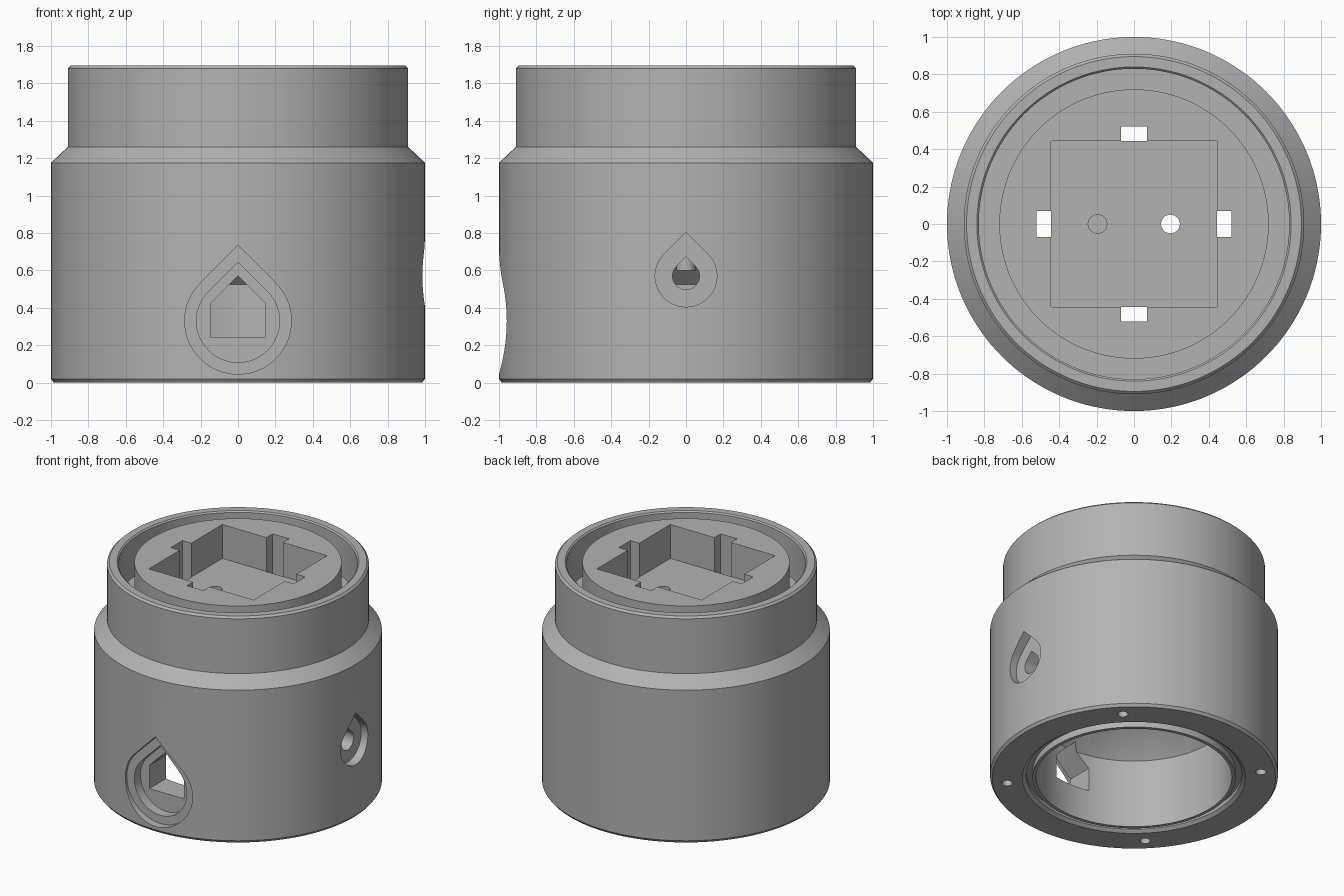
import bpy, bmesh
from math import sin, cos, pi, radians
from mathutils import Matrix, Vector

if "Cube" in bpy.data.objects:
    bpy.data.objects.remove(bpy.data.objects["Cube"], do_unlink=True)

grey = bpy.data.materials.new("plain_grey")
grey.use_nodes = True
grey.diffuse_color = (0.45, 0.45, 0.45, 1)
grey.node_tree.nodes["Principled BSDF"].inputs["Base Color"].default_value = (0.45, 0.45, 0.45, 1)


def finish(bm, name):
    bmesh.ops.recalc_face_normals(bm, faces=bm.faces)
    mesh = bpy.data.meshes.new(name)
    bm.to_mesh(mesh)
    bm.free()
    mesh.materials.append(grey)
    obj = bpy.data.objects.new(name, mesh)
    bpy.context.collection.objects.link(obj)
    return obj


def revolve(name, profile, steps=144):
    bm = bmesh.new()
    verts = [bm.verts.new((r, 0, z)) for r, z in profile]
    edges = [bm.edges.new(pair) for pair in zip(verts, verts[1:])]
    bmesh.ops.spin(bm, geom=verts + edges, cent=(0, 0, 0), axis=(0, 0, 1),
                   angle=2 * pi, steps=steps, use_merge=True)
    bmesh.ops.remove_doubles(bm, verts=bm.verts, dist=1e-5)
    return finish(bm, name)


cutters = []


def cut(name, outline, low, high, matrix=Matrix()):
    """Prism cutter: outline in local XY, extruded along local Z."""
    bm = bmesh.new()
    face = bm.faces.new([bm.verts.new((x, y, low)) for x, y in outline])
    new = bmesh.ops.extrude_face_region(bm, geom=[face])["geom"]
    bmesh.ops.translate(bm, vec=(0, 0, high - low),
                        verts=[g for g in new if isinstance(g, bmesh.types.BMVert)])
    bm.transform(matrix)
    obj = finish(bm, name)
    obj.hide_render = True
    cutters.append(obj)


def circle(x, y, r, n=32):
    return [(x + r * cos(2 * pi * i / n), y + r * sin(2 * pi * i / n)) for i in range(n)]


def rectangle(x0, x1, y0, y1):
    return [(x0, y0), (x1, y0), (x1, y1), (x0, y1)]


def teardrop(z, r, n=48):
    # round below, two 45 degree sides meeting in a point on top
    arc = [radians(135 + 270 * i / n) for i in range(n + 1)]
    return [(r * cos(a), z + r * sin(a)) for a in arc] + [(0, z + r * 2 ** 0.5)]


# Turned housing: cone-roofed cavity, seal groove, outer wall, top groove, core
housing = revolve("housing", [
    (0, 1.205), (0.68, 0.525), (0.68, 0), (0.705, 0), (0.705, 0.05), (0.75, 0.05),
    (0.75, 0.02), (0.775, 0), (0.985, 0), (1, 0.02), (1, 1.175), (0.91, 1.26),
    (0.91, 1.68), (0.895, 1.695), (0.84, 1.695), (0.83, 1.685), (0.83, 1.39),
    (0.72, 1.39), (0.72, 1.69), (0, 1.69)])

# Square socket with four through slots and two wire holes
cut("socket_cut", rectangle(-0.445, 0.445, -0.445, 0.445), 1.43, 1.9)
for i in range(4):
    turn = Matrix.Rotation(i * pi / 2, 4, "Z")
    cut("slot_cut", rectangle(-0.07, 0.07, 0.444, 0.52), 0.55, 1.9, turn)
    # Screw holes in the underside, on the diagonals
    a = radians(45 + 90 * i)
    cut("screw_hole_cut", circle(0.885 * cos(a), 0.885 * sin(a), 0.036), -0.1, 0.3)
for x in (-0.195, 0.195):
    cut("wire_hole_cut", circle(x, 0, 0.05), 0.6, 1.6)

# Front port: two stepped teardrop recesses and a house-shaped opening
front = Matrix.Rotation(pi / 2, 4, "X")
cut("front_recess_cut", teardrop(0.33, 0.285), 0.94, 1.2, front)
cut("front_step_cut", teardrop(0.33, 0.222), 0.865, 1.2, front)
cut("front_opening_cut", [(-0.147, 0.245), (0.147, 0.245), (0.147, 0.423),
                          (0, 0.57), (-0.147, 0.423)], 0.45, 1.2, front)

# Side port: teardrop recess and teardrop hole
side = Matrix.Rotation(pi / 2, 4, "Z") @ front
cut("side_recess_cut", teardrop(0.57, 0.165), 0.93, 1.2, side)
cut("side_opening_cut", teardrop(0.57, 0.072), 0.45, 1.2, side)

# Apply all cuts, then drop the cutters
for c in cutters:
    mod = housing.modifiers.new(c.name, "BOOLEAN")
    mod.operation = "DIFFERENCE"
    mod.solver = "EXACT"
    mod.object = c
bpy.context.view_layer.update()
result = bpy.data.meshes.new_from_object(housing.evaluated_get(bpy.context.evaluated_depsgraph_get()))
housing.modifiers.clear()
housing.data = result
for c in cutters:
    bpy.data.objects.remove(c, do_unlink=True)

bpy.ops.object.select_all(action="DESELECT")
housing.select_set(True)
bpy.context.view_layer.objects.active = housing
bpy.ops.object.shade_smooth_by_angle(angle=radians(20))
